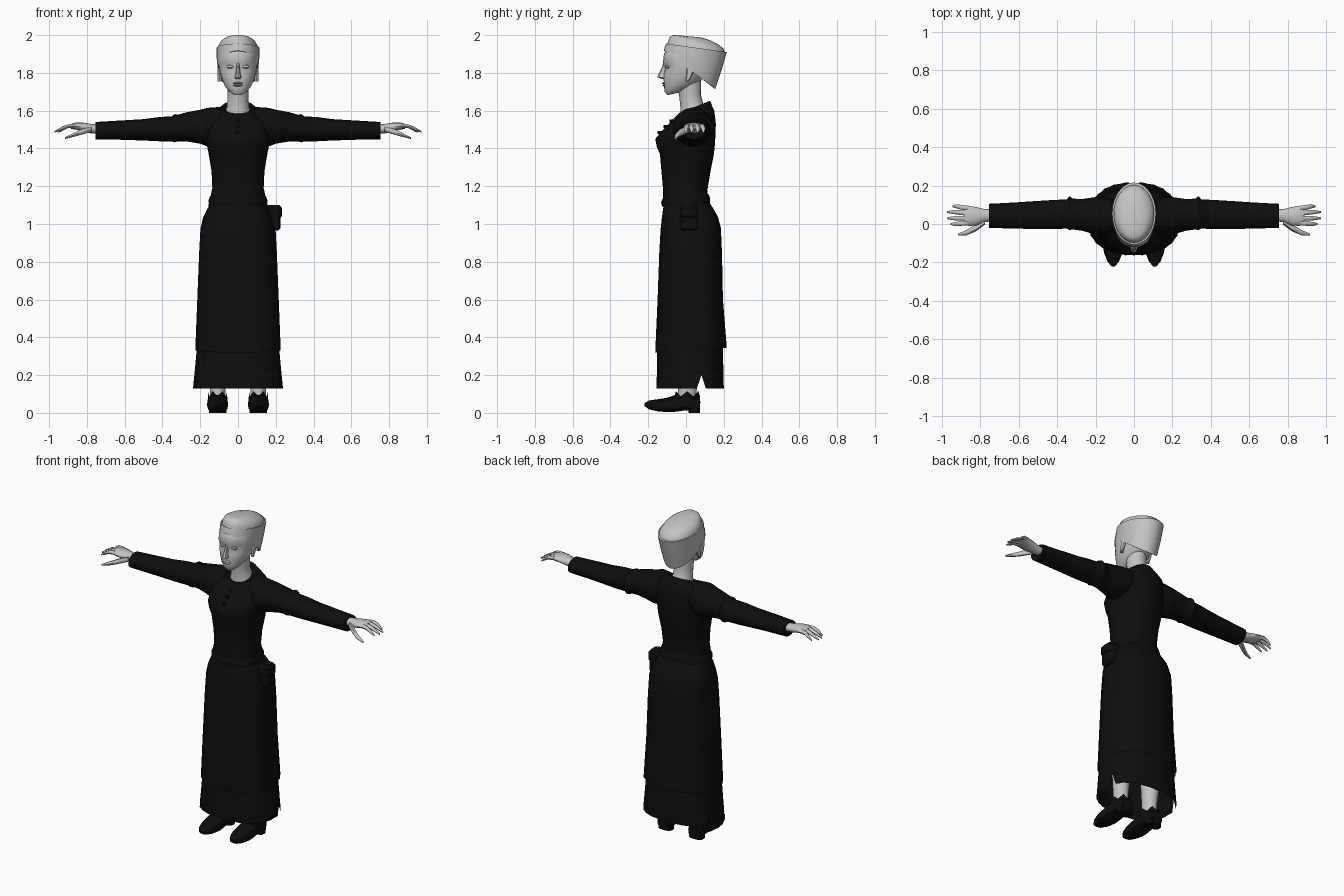
import bpy, bmesh, math
from mathutils import Vector


def material(name, rgb):
    m = bpy.data.materials.new(name)
    m.diffuse_color = (*rgb, 1)
    return m


BLACK = material("black cloth", (0.004, 0.004, 0.004))
GREY = material("pale grey", (0.55, 0.55, 0.54))


def finish(name, bm, mat, mirror=False, angle=35):
    bmesh.ops.recalc_face_normals(bm, faces=bm.faces)
    me = bpy.data.meshes.new(name)
    bm.to_mesh(me)
    bm.free()
    me.materials.append(mat)
    me.shade_smooth()
    me.set_sharp_from_angle(angle=math.radians(angle))
    ob = bpy.data.objects.new(name, me)
    bpy.context.collection.objects.link(ob)
    if mirror:
        ob.modifiers.new("mirror", 'MIRROR').use_clip = False
    return ob


def loft(name, rings, mat, caps=(True, True), mirror=False, angle=35):
    """Skin a list of closed rings with equal point counts."""
    bm = bmesh.new()
    vs = [[bm.verts.new(p) for p in r] for r in rings]
    n = len(vs[0])
    for a, b in zip(vs, vs[1:]):
        for i in range(n):
            j = (i + 1) % n
            bm.faces.new((a[i], a[j], b[j], b[i]))
    if caps[0]:
        bm.faces.new(vs[0])
    if caps[1]:
        bm.faces.new(vs[-1])
    return finish(name, bm, mat, mirror, angle)


def sgnpow(v, p):
    return math.copysign(abs(v) ** p, v)


def hring(zf, zb, yf, yb, hw, n=24, p=1.0, cx=0.0, pleat=0.0):
    """Level or tilted ring, from front height zf to back height zb."""
    out = []
    for i in range(n):
        a = 2 * math.pi * i / n
        k = 1 + (pleat if i % 2 else -pleat)
        c, s = sgnpow(math.cos(a), p) * k, sgnpow(math.sin(a), p) * k
        t = (1 - c) / 2
        out.append(Vector((cx + hw * s, yf + (yb - yf) * t, zf + (zb - zf) * t)))
    return out


def xring(x, y0, y1, z0, z1, n=12):
    """Upright ring across the x axis."""
    return [Vector((x, (y0 + y1) / 2 + (y1 - y0) / 2 * math.cos(2 * math.pi * i / n),
                    (z0 + z1) / 2 + (z1 - z0) / 2 * math.sin(2 * math.pi * i / n)))
            for i in range(n)]


def tube(name, pts, radii, mat, n=6, mirror=False):
    rings = [xring(p[0], p[1] - r, p[1] + r, p[2] - r * 0.9, p[2] + r * 0.9, n)
             for p, r in zip(pts, radii)]
    return loft(name, rings, mat, mirror=mirror, angle=60)


# Bodice with a dipped neckline and flared lower edge
loft("bodice", [hring(*r, n=28, p=0.9) for r in (
    (1.09, 1.10, -0.125, 0.132, 0.158), (1.13, 1.14, -0.122, 0.115, 0.148),
    (1.19, 1.19, -0.122, 0.115, 0.136), (1.28, 1.28, -0.130, 0.130, 0.140),
    (1.37, 1.37, -0.138, 0.148, 0.155), (1.41, 1.41, -0.155, 0.152, 0.163),
    (1.45, 1.47, -0.163, 0.156, 0.168), (1.49, 1.53, -0.130, 0.158, 0.166),
    (1.535, 1.60, -0.085, 0.150, 0.155), (1.565, 1.635, -0.045, 0.132, 0.110),
    (1.58, 1.645, -0.030, 0.118, 0.080))], BLACK, caps=(False, True), angle=60)
loft("collar", [hring(*r) for r in (
    (1.55, 1.63, -0.075, 0.138, 0.115), (1.585, 1.652, -0.038, 0.126, 0.088),
    (1.582, 1.645, -0.022, 0.112, 0.074))], BLACK, caps=(False, False))

# Lacing knots down the front of the neckline
for k in range(3):
    z = 1.545 - 0.03 * k
    y = -0.076 - 0.032 * k
    loft("lacing_knot", [hring(z + d, z + d, y - 0.012, y + 0.02, w, n=8)
                         for d, w in ((-0.008, 0.006), (0, 0.014), (0.008, 0.006))], BLACK)

# Waistband
loft("waistband", [hring(*r, n=28, p=0.9) for r in (
    (1.095, 1.115, -0.128, 0.128, 0.154), (1.115, 1.14, -0.132, 0.126, 0.156),
    (1.135, 1.16, -0.124, 0.118, 0.147))], BLACK, caps=(False, False))

# Pleated overskirt
loft("overskirt", [hring(*r[:5], n=48, p=0.8, pleat=r[5]) for r in (
    (1.10, 1.12, -0.115, 0.120, 0.140, 0), (1.08, 1.09, -0.122, 0.140, 0.160, 0.004),
    (1.03, 1.04, -0.128, 0.168, 0.184, 0.008), (0.97, 0.98, -0.134, 0.184, 0.198, 0.01),
    (0.85, 0.85, -0.141, 0.190, 0.205, 0.01), (0.60, 0.60, -0.150, 0.195, 0.215, 0.01),
    (0.32, 0.345, -0.162, 0.215, 0.225, 0.012))], BLACK, caps=(True, False), angle=60)

# Underskirt with a small slit on each side of the hem
under = [hring(*r, n=48, p=0.8, pleat=0.008) for r in (
    (0.50, 0.50, -0.148, 0.188, 0.208), (0.33, 0.33, -0.152, 0.195, 0.219),
    (0.22, 0.22, -0.154, 0.198, 0.229), (0.13, 0.13, -0.156, 0.200, 0.238))]
for i in (14, 34):
    under[-1][i].z = 0.20
loft("underskirt", under, BLACK, caps=(False, False), angle=60)

# Sleeves, with a gathered fold above the elbow
loft("sleeve", [xring(*r, n=16) for r in (
    (0.09, -0.03, 0.125, 1.45, 1.62), (0.16, -0.07, 0.140, 1.41, 1.615),
    (0.20, -0.055, 0.140, 1.425, 1.605), (0.27, -0.035, 0.130, 1.437, 1.592),
    (0.32, -0.028, 0.132, 1.438, 1.578), (0.335, -0.032, 0.145, 1.432, 1.582),
    (0.35, -0.024, 0.128, 1.438, 1.570), (0.42, -0.026, 0.125, 1.438, 1.566),
    (0.50, -0.026, 0.120, 1.442, 1.555), (0.62, -0.024, 0.112, 1.446, 1.548),
    (0.755, -0.020, 0.105, 1.448, 1.540), (0.75, 0.005, 0.080, 1.47, 1.528))],
    BLACK, mirror=True, angle=50)

# Hands
loft("palm", [xring(*r, n=12) for r in (
    (0.72, 0.015, 0.075, 1.475, 1.525), (0.78, 0.010, 0.078, 1.480, 1.530),
    (0.82, -0.008, 0.088, 1.490, 1.537), (0.86, -0.010, 0.095, 1.500, 1.537),
    (0.885, -0.004, 0.092, 1.503, 1.530))], GREY, mirror=True, angle=60)
for y, dy, tip in ((0.082, 0.010, 0.945), (0.056, 0.006, 0.972),
                   (0.030, 0.0, 0.972), (0.006, -0.006, 0.955)):
    tube("finger", [(0.865, y, 1.520), (0.90, y + dy / 2, 1.518),
                    (0.935 * 0.5 + tip * 0.48, y + dy, 1.506), (tip, y + dy, 1.488)],
         (0.013, 0.0125, 0.011, 0.005), GREY, mirror=True)
tube("thumb", [(0.775, 0.015, 1.502), (0.82, -0.018, 1.490), (0.87, -0.045, 1.472),
               (0.915, -0.055, 1.455)], (0.018, 0.019, 0.014, 0.006), GREY, mirror=True)

# Neck
loft("neck", [hring(*r, n=16) for r in (
    (1.54, 1.60, -0.035, 0.110, 0.080), (1.60, 1.64, -0.028, 0.090, 0.058),
    (1.67, 1.68, -0.035, 0.080, 0.055), (1.76, 1.76, -0.050, 0.080, 0.058))], GREY, angle=60)

# Head with sunken eye sockets
head = [hring(*r, n=24, p=0.92) for r in (
    (1.682, 1.695, -0.098, -0.040, 0.028), (1.70, 1.71, -0.113, 0.000, 0.050),
    (1.725, 1.73, -0.116, 0.040, 0.068), (1.76, 1.76, -0.118, 0.080, 0.084),
    (1.80, 1.80, -0.118, 0.110, 0.096), (1.832, 1.832, -0.116, 0.125, 0.101),
    (1.855, 1.855, -0.122, 0.132, 0.103), (1.90, 1.90, -0.117, 0.140, 0.102),
    (1.94, 1.94, -0.095, 0.130, 0.090), (1.965, 1.965, -0.040, 0.080, 0.045))]
for i in (1, 2, 3, 21, 22, 23):
    head[5][i].y += 0.012
loft("head", head, GREY, angle=50)

# Facial features
loft("nose", [hring(z, z, yf, -0.095, w, n=8) for z, yf, w in (
    (1.768, -0.128, 0.014), (1.776, -0.152, 0.018), (1.79, -0.148, 0.014),
    (1.83, -0.128, 0.009), (1.855, -0.120, 0.010))], GREY)
for z, yf in ((1.746, -0.128), (1.735, -0.126)):
    loft("lip", [hring(z + d, z + d, yf + e, -0.09, w, n=10) for d, e, w in (
        (-0.006, 0.008, 0.022), (0, 0, 0.028), (0.005, 0.008, 0.022))], GREY)
loft("eyelid", [hring(z, z, yf, -0.085, w, n=10, cx=0.040) for z, yf, w in (
    (1.822, -0.100, 0.012), (1.829, -0.110, 0.019), (1.838, -0.109, 0.018),
    (1.842, -0.100, 0.010))], GREY, mirror=True)
loft("ear", [hring(z, z, y - w, y + w, 0.010, n=8, cx=0.098) for z, y, w in (
    (1.755, 0.005, 0.006), (1.78, 0.015, 0.014), (1.82, 0.025, 0.022),
    (1.835, 0.025, 0.012))], GREY, mirror=True)

# Cap: upswept band and sagging crown
loft("cap_band", [hring(*r, n=28) for r in (
    (1.915, 1.725, -0.108, 0.140, 0.098), (1.918, 1.715, -0.117, 0.155, 0.107),
    (1.935, 1.82, -0.113, 0.190, 0.113), (1.955, 1.910, -0.106, 0.216, 0.114),
    (1.950, 1.912, -0.098, 0.200, 0.104))], GREY, caps=(False, False))
loft("cap_crown", [hring(*r, n=28) for r in (
    (1.93, 1.89, -0.102, 0.205, 0.108), (1.965, 1.925, -0.096, 0.202, 0.104),
    (1.990, 1.948, -0.086, 0.175, 0.088), (2.000, 1.972, -0.070, 0.130, 0.062),
    (1.998, 1.988, -0.030, 0.080, 0.030))], GREY, caps=(False, True), angle=50)

# Belt pouch on one hip
for name, z0, z1, x1 in (("pouch", 0.965, 1.08, 0.224), ("pouch_flap", 1.03, 1.10, 0.232)):
    loft(name, [hring(z, z, -0.032 + e, 0.062 - e, x1 - 0.19 - e, n=16, p=0.5, cx=0.19)
                for z, e in ((z0, 0.01), (z0 + 0.012, 0), (z1 - 0.015, 0), (z1, 0.012))], BLACK)

# Legs
loft("leg", [hring(z, z, yf, yb, w, n=12, cx=0.107) for z, yf, yb, w in (
    (0.04, -0.050, 0.060, 0.038), (0.10, -0.042, 0.055, 0.040), (0.18, -0.040, 0.062, 0.046),
    (0.32, -0.045, 0.085, 0.058), (0.55, -0.06, 0.08, 0.065))], GREY, mirror=True, angle=60)


# Pointed shoes
def shoe_ring(y, w, z0, z1, n=12):
    return [Vector((0.108 + w * sgnpow(math.cos(2 * math.pi * i / n), 0.7), y,
                    (z0 + z1) / 2 + (z1 - z0) / 2 * sgnpow(math.sin(2 * math.pi * i / n), 0.7)))
            for i in range(n)]


loft("shoe", [shoe_ring(*r) for r in (
    (-0.220, 0.010, 0.036, 0.052), (-0.195, 0.030, 0.018, 0.066), (-0.150, 0.048, 0.008, 0.072),
    (-0.10, 0.056, 0.004, 0.080), (-0.055, 0.055, 0.006, 0.095), (0.0, 0.052, 0.014, 0.090),
    (0.05, 0.050, 0.008, 0.090), (0.075, 0.040, 0.010, 0.085))], BLACK, mirror=True)
loft("shoe_heel", [hring(z, z, 0.012, 0.075, w, n=12, p=0.7, cx=0.108)
                   for z, w in ((0, 0.046), (0.035, 0.048))], BLACK, mirror=True)

# Jagged ankle cuffs
cuff = [hring(z, z, yf, yb, w, n=12, cx=0.108) for z, yf, yb, w in (
    (0.05, -0.085, 0.076, 0.054), (0.085, -0.062, 0.074, 0.051))]
cuff.append([v + Vector((0, 0, 0.030 if i % 2 else 0.002)) for i, v in enumerate(cuff[-1])])
loft("ankle_cuff", cuff, BLACK, caps=(False, False), mirror=True)
